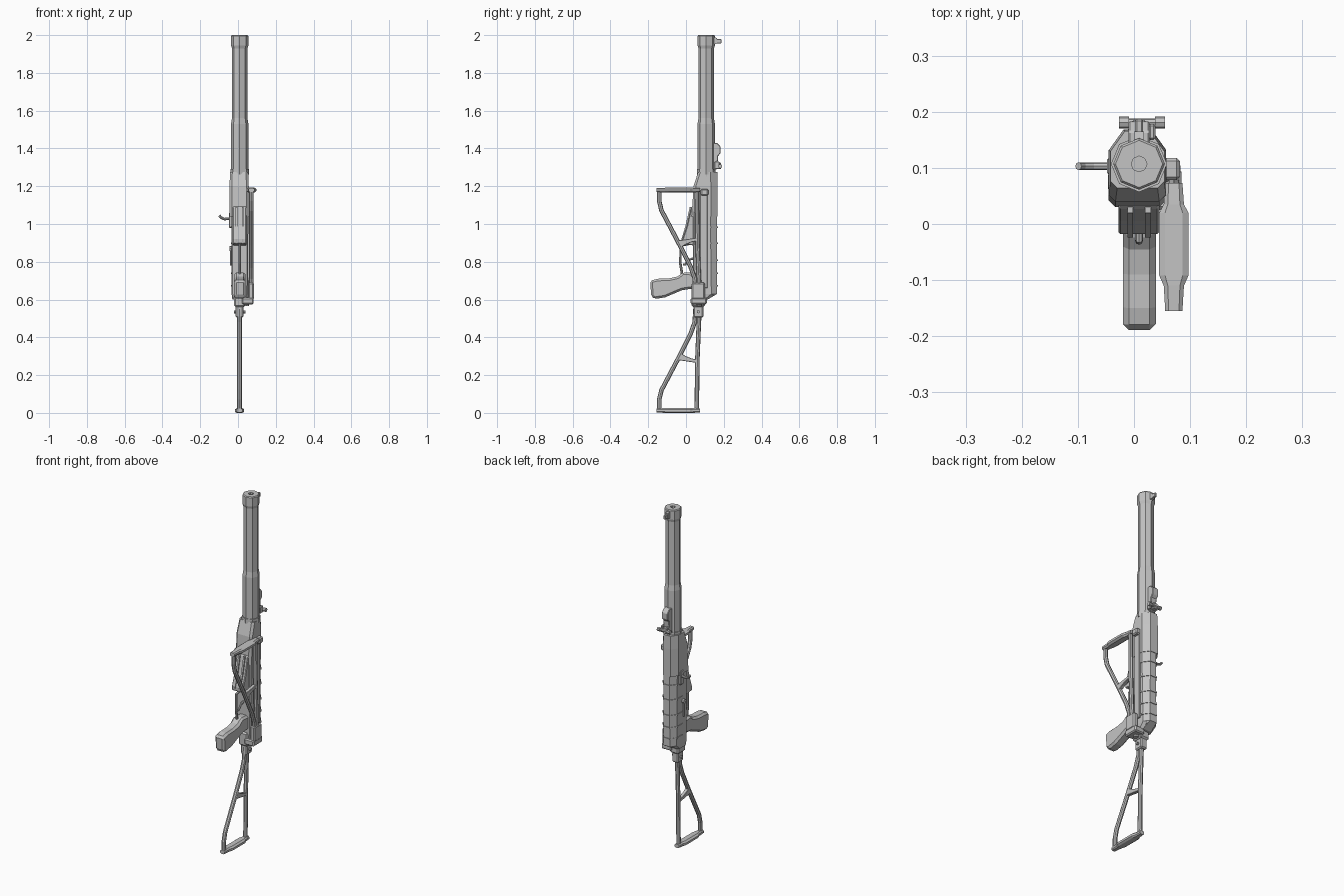
import bpy, bmesh, math
from mathutils import Vector

cube = bpy.data.objects.get("Cube")
if cube:
    bpy.data.objects.remove(cube)

metal = bpy.data.materials.new("plain_grey")
metal.use_nodes = True
metal.diffuse_color = (0.55, 0.55, 0.55, 1)
metal.node_tree.nodes["Principled BSDF"].inputs["Base Color"].default_value = (0.55, 0.55, 0.55, 1)


def finish(name, bm, bevel=0):
    bmesh.ops.recalc_face_normals(bm, faces=bm.faces)
    mesh = bpy.data.meshes.new(name)
    bm.to_mesh(mesh)
    bm.free()
    obj = bpy.data.objects.new(name, mesh)
    bpy.context.collection.objects.link(obj)
    mesh.materials.append(metal)
    if bevel:
        mod = obj.modifiers.new("chamfer", "BEVEL")
        mod.width, mod.segments, mod.limit_method = bevel, 1, "ANGLE"
        mod.angle_limit = math.radians(40)
    return obj


def loft(name, rings, bevel=0):
    """Skin a stack of equal-length point rings and cap both ends."""
    bm = bmesh.new()
    loops = [[bm.verts.new(p) for p in ring] for ring in rings]
    n = len(loops[0])
    for a, b in zip(loops, loops[1:]):
        for i in range(n):
            j = (i + 1) % n
            bm.faces.new((a[i], a[j], b[j], b[i]))
    bm.faces.new(loops[0])
    bm.faces.new(loops[-1])
    return finish(name, bm, bevel)


def side_plate(name, profile, x0, x1, bevel=0):
    """Extrude a (y, z) profile across x."""
    return loft(name, [[(x, y, z) for y, z in profile] for x in (x0, x1)], bevel)


def box(name, x0, x1, y0, y1, z0, z1, bevel=0.003):
    return side_plate(name, [(y0, z0), (y1, z0), (y1, z1), (y0, z1)], x0, x1, bevel)


def section(z, x0, x1, y0, y1, cf, cb):
    """Rectangle with chamfered front (cf) and back (cb) corners."""
    return [(x0 + cf, y0, z), (x1 - cf, y0, z), (x1, y0 + cf, z), (x1, y1 - cb * 1.4, z),
            (x1 - cb, y1, z), (x0 + cb, y1, z), (x0, y1 - cb * 1.4, z), (x0, y0 + cf, z)]


def turned(name, steps, cx, cy, sides=8):
    """Stack of (z, radius) rings around a vertical axis."""
    ang = [2 * math.pi * i / sides + math.pi / 2 for i in range(sides)]
    return loft(name, [[(cx + r * math.cos(a), cy + r * math.sin(a), z) for a in ang]
                       for z, r in steps])


def tube(name, pts, r):
    cu = bpy.data.curves.new(name, "CURVE")
    cu.dimensions, cu.bevel_depth, cu.bevel_resolution, cu.use_fill_caps = "3D", r, 2, True
    sp = cu.splines.new("POLY")
    sp.use_smooth = False
    sp.points.add(len(pts) - 1)
    for p, co in zip(sp.points, pts):
        p.co = (*co, 1)
    cu.materials.append(metal)
    obj = bpy.data.objects.new(name, cu)
    bpy.context.collection.objects.link(obj)
    bpy.context.view_layer.objects.active = obj
    obj.select_set(True)
    bpy.ops.object.convert(target="MESH")
    obj.select_set(False)
    return obj


CX, CY = 0.009, 0.107

# Barrel shroud with a recessed bore
turned("barrel", [(1.24, .046), (1.53, .046), (1.56, .041), (1.93, .041), (1.945, .046),
                  (1.995, .046), (2.0, .042), (2.0, .014), (1.95, .014)], CX, CY)
turned("barrel_collar", [(1.262, .05), (1.29, .05)], CX, CY)

# Front sight
side_plate("front_sight_base", [(.14, 1.95), (.165, 1.955), (.165, 1.985), (.14, 1.99)], 0, .018)
box("front_sight_post", .002, .016, .16, .187, 1.955, 1.98)

# Rear sight
side_plate("rear_sight_block", [(.135, 1.28), (.165, 1.29), (.17, 1.36), (.183, 1.375),
                                (.183, 1.41), (.165, 1.43), (.135, 1.43)], -.01, .028, .003)
box("rear_sight_leaf", -.004, .022, .16, .185, 1.29, 1.325)
for s in (-1, 1):
    box("rear_sight_ear", CX + .005 + s * .018 - .006, CX + .005 + s * .018 + .006, .15, .178, 1.29, 1.33)
tube("rear_sight_knob_bar", [(-.024, .181, 1.306), (.052, .181, 1.306)], .007)
for x in (-.027, .037):
    tube("rear_sight_knob", [(x, .181, 1.306), (x + .018, .181, 1.306)], .011)

# Handguard and receiver
loft("handguard", [section(1.04, -.045, .057, .03, .168, .012, .026),
                   section(1.2, -.045, .057, .04, .168, .012, .026),
                   section(1.275, -.042, .054, .064, .166, .012, .026)])
loft("receiver", [section(.6, -.03, .047, .04, .115, .006, .012),
                  section(.63, -.034, .052, .038, .165, .006, .022),
                  section(1.05, -.034, .055, .036, .165, .006, .026)])
for z in (.67, .735, .805, .895, .98):
    loft("cover_rib", [section(z + d, -.037, .057, .08, .169, .006, .026) for d in (0, .008)])
side_plate("receiver_end_cap", [(.1, .605), (.15, .62), (.155, .65), (.1, .66)], -.022, .04, .004)
box("left_rail", .05, .062, .075, .115, .66, 1.17)
box("stock_catch", .052, .082, .078, .118, 1.15, 1.185, .006)

# Charging handle on the right side
tube("charging_handle", [(-.03, .103, 1.03), (-.072, .103, 1.026), (-.09, .103, 1.034),
                         (-.099, .103, 1.045)], .007)
box("charging_handle_plate", -.048, -.03, .088, .118, .98, 1.06)

# Selector lever
tube("selector_pivot", [(-.046, .075, .87), (-.03, .075, .87)], .013)
box("selector_lever", -.043, -.033, .068, .08, .78, .87)

# Magazine well wedge with raised frame
side_plate("magazine_well", [(.05, 1.1), (.028, 1.09), (.005, .99), (-.018, .92), (-.018, .895),
                             (.05, .885)], -.028, .045, .004)
for x in (-.012, .02):
    side_plate("magazine_well_rib", [(.03, 1.09), (.02, 1.09), (-.003, .99), (-.024, .92),
                                     (-.02, .9), (.03, .9)], x, x + .01)

# Trigger group
tube("trigger_guard", [(CX, .04, .9), (CX, -.028, .885), (CX, -.03, .79), (CX, -.02, .73)], .007)
tube("trigger", [(CX, .045, .82), (CX, .015, .81), (CX, -.005, .785), (CX, -.016, .785)], .006)

# Pistol grip
side_plate("pistol_grip", [(-.19, .7), (-.184, .615), (-.165, .603), (-.11, .612), (-.02, .65),
                           (.05, .66), (.05, .74), (-.015, .745), (-.045, .722), (-.09, .712),
                           (-.15, .71)], -.02, .039, .011)


# Skeleton stock, built once extended and once folded
def stock(prefix, cx, place, plate_scale):
    put = lambda y, z, x=cx: (x, y, place(z))
    tube(prefix + "_rear_tube", [put(.057, .02), put(.06, .28), put(.066, .43), put(.072, .56)], .012)
    tube(prefix + "_front_tube", [put(-.142, .02), put(-.142, .07), put(-.13, .12), put(-.035, .3),
                                  put(.025, .42), put(.046, .48), put(.05, .55)], .012)
    brace = [(-.045, .28), (.055, .265), (.055, .283), (.03, .288), (.0, .3), (-.03, .318)]
    side_plate(prefix + "_brace", [(y, place(z)) for y, z in brace], cx - .01, cx + .01, .002)
    # Butt plate, broad in the middle and narrow at both ends
    outline = [(-.155, .018), (-.11, .018), (-.092, .026), (.02, .026), (.035, .018), (.073, .018)]
    rings = []
    for y, w in outline:
        w *= plate_scale
        profile = [(-w, .016), (-w * .6, .01), (w * .6, .01), (w, .016), (w, .028), (w * .6, .036),
                   (-w * .6, .036), (-w, .028)]
        if y in (-.155, .073):
            profile = [(px * .85, .022 + (pz - .022) * .8) for px, pz in profile]
        rings.append([put(y, pz - .01, cx + px) for px, pz in profile])
    loft(prefix + "_butt_plate", rings)


stock("extended_stock", .008, lambda z: z, 0.95)
stock("folded_stock", .071, lambda z: 1.192 - z, 1.0)

# Stock hinge
box("hinge_block", -.02, .038, .03, .1, .56, .64, .008)
box("hinge_neck", -.012, .028, .04, .092, .505, .57, .006)
box("hinge_arm", .02, .083, .025, .11, .575, .61, .006)
box("folded_stock_socket", .055, .085, .03, .1, .6, .69, .007)
tube("hinge_pin", [(.045, .07, .565), (.045, .07, .7)], .014)
tube("hinge_cross_pin", [(-.022, .065, .535), (.04, .065, .535)], .008)
